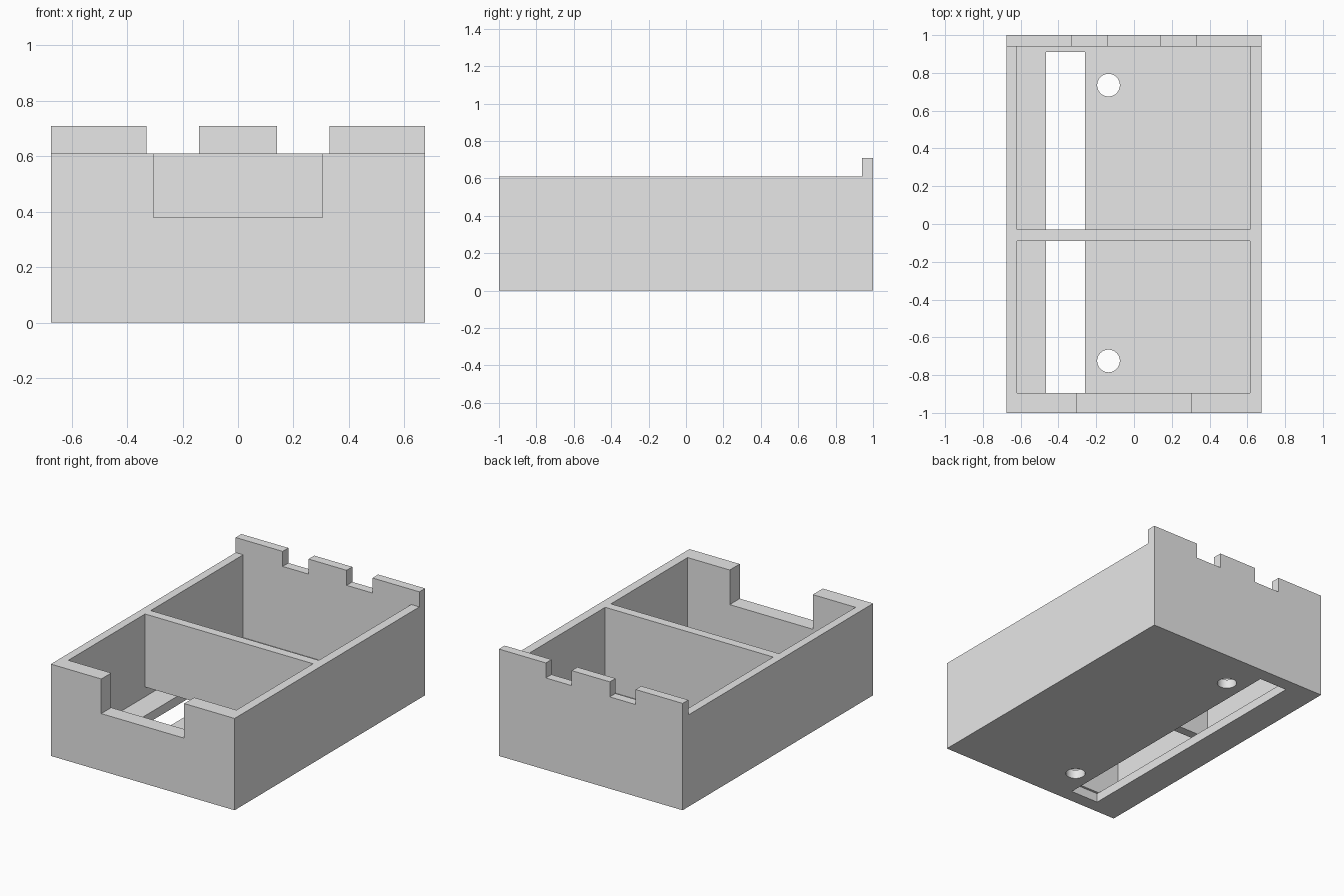
import bpy
import bmesh

cube = bpy.data.objects.get("Cube")
if cube:
    bpy.data.objects.remove(cube, do_unlink=True)

HALF_X, TOP, TAB_TOP, FLOOR = 0.675, 0.61, 0.71, 0.06
INNER_L, INNER_R = -0.62, 0.615

grey = bpy.data.materials.new("light_grey")
grey.use_nodes = True
grey.diffuse_color = (0.8, 0.8, 0.8, 1)
grey.node_tree.nodes["Principled BSDF"].inputs["Base Color"].default_value = (0.8, 0.8, 0.8, 1)


def make_object(name, bm):
    bmesh.ops.recalc_face_normals(bm, faces=bm.faces)
    mesh = bpy.data.meshes.new(name)
    bm.to_mesh(mesh)
    bm.free()
    mesh.materials.append(grey)
    obj = bpy.data.objects.new(name, mesh)
    bpy.context.collection.objects.link(obj)
    return obj


def box(name, x, y, z):
    """Box from three (low, high) ranges."""
    bm = bmesh.new()
    bmesh.ops.create_cube(bm, size=1)
    for v in bm.verts:
        v.co = [r[0] if c < 0 else r[1] for c, r in zip(v.co, (x, y, z))]
    return make_object(name, bm)


def drill(name, x, y, radius):
    """Upright round cutter through the floor."""
    bm = bmesh.new()
    bmesh.ops.create_cone(bm, cap_ends=True, segments=48, radius1=radius,
                          radius2=radius, depth=0.3)
    bmesh.ops.translate(bm, verts=bm.verts, vec=(x, y, 0))
    return make_object(name, bm)


# Tray block with a raised back rim, extruded from its side profile
bm = bmesh.new()
profile = [(-1, 0), (1, 0), (1, TAB_TOP), (0.94, TAB_TOP), (0.94, TOP), (-1, TOP)]
side = bm.faces.new([bm.verts.new((-HALF_X, y, z)) for y, z in profile])
grown = bmesh.ops.extrude_face_region(bm, geom=[side])["geom"]
bmesh.ops.translate(bm, vec=(2 * HALF_X, 0, 0),
                    verts=[g for g in grown if isinstance(g, bmesh.types.BMVert)])
tray = make_object("tray", bm)

inner = (INNER_L, INNER_R)
cutters = [
    # Long slot in the floor
    box("slot_cutter", (-0.465, -0.26), (-0.91, 0.91), (-0.1, FLOOR)),
    # Two compartments
    box("rear_compartment_cutter", inner, (-0.03, 0.94), (FLOOR, 0.9)),
    box("front_compartment_cutter", inner, (-0.895, -0.09), (FLOOR, 0.9)),
    # Low passage under the divider
    box("passage_cutter", (INNER_L, -0.26), (-0.12, 0), (FLOOR, 0.125)),
    # Front wall notch
    box("front_notch_cutter", (-0.305, 0.305), (-1.1, -0.85), (0.38, 0.9)),
]
# Gaps between the back tabs
for lo, hi in ((-0.33, -0.14), (0.14, 0.33)):
    cutters.append(box("tab_gap_cutter", (lo, hi), (0.9, 1.1), (TOP, 0.9)))
# Round screw holes in the floor
for y in (-0.725, 0.735):
    cutters.append(drill("screw_hole_cutter", -0.135, y, 0.06))

for cutter in cutters:
    cutter.hide_render = True
    mod = tray.modifiers.new(cutter.name, "BOOLEAN")
    mod.operation = "DIFFERENCE"
    mod.solver = "EXACT"
    mod.object = cutter

# Bake the cuts and drop the cutters
graph = bpy.context.evaluated_depsgraph_get()
baked = bpy.data.meshes.new_from_object(tray.evaluated_get(graph))
tray.modifiers.clear()
tray.data = baked
for cutter in cutters:
    bpy.data.objects.remove(cutter, do_unlink=True)

# Smooth hole walls, sharp box edges
bpy.ops.object.select_all(action="DESELECT")
tray.select_set(True)
bpy.context.view_layer.objects.active = tray
bpy.ops.object.shade_smooth_by_angle()
